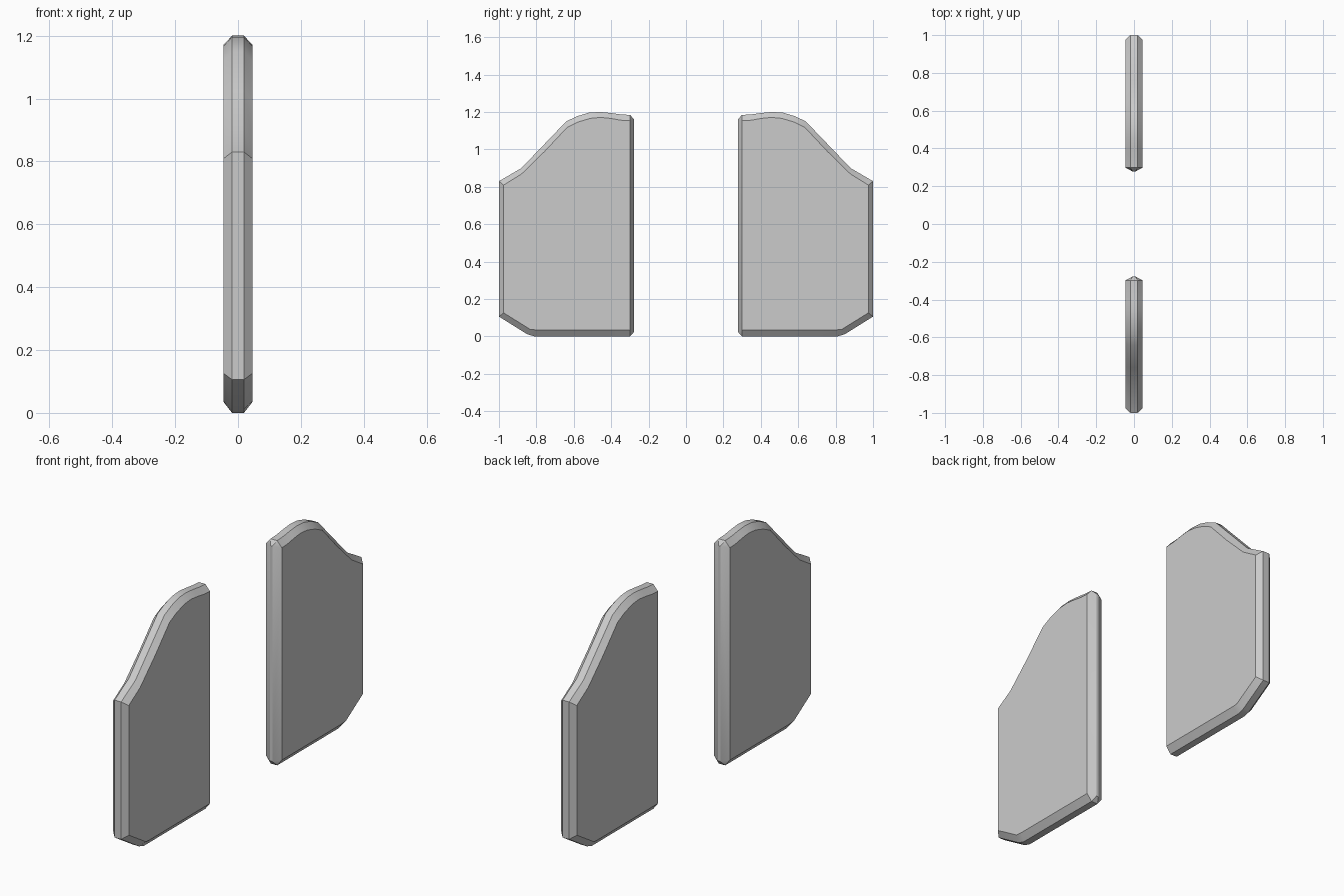
import bpy, bmesh, math

if "Cube" in bpy.data.objects:
    bpy.data.objects.remove(bpy.data.objects["Cube"])

HALF = 0.046   # half thickness of the flat faces
RIM = 0.019    # half width of the narrow rim
# outline: rim y, rim z, rim half width, face y, face z
OUTLINE = [
    (0.277, 0.025, 0.006, 0.299, 0.035),
    (0.299, 0.0, RIM, 0.299, 0.035),
    (0.81, 0.0, RIM, 0.80, 0.035),
    (0.85, 0.012, RIM, 0.832, 0.037),
    (1.0, 0.106, RIM, 0.975, 0.126),
    (1.0, 0.83, RIM, 0.975, 0.809),
    (0.88, 0.90, RIM, 0.88, 0.868),
    (0.76, 1.025, RIM, 0.755, 0.99),
    (0.64, 1.15, RIM, 0.635, 1.118),
    (0.58, 1.178, RIM, 0.575, 1.147),
    (0.52, 1.196, RIM, 0.51, 1.166),
    (0.46, 1.20, RIM, 0.455, 1.171),
    (0.40, 1.194, RIM, 0.40, 1.165),
    (0.35, 1.187, RIM, 0.35, 1.156),
    (0.299, 1.184, RIM, 0.299, 1.153),
    (0.277, 1.16, 0.006, 0.299, 1.153),
]


def panel(name, side):
    bm = bmesh.new()
    # four loops from one flat face to the other
    loops = [
        [bm.verts.new((HALF, side * fy, fz)) for y, z, w, fy, fz in OUTLINE],
        [bm.verts.new((w, side * y, z)) for y, z, w, fy, fz in OUTLINE],
        [bm.verts.new((-w, side * y, z)) for y, z, w, fy, fz in OUTLINE],
        [bm.verts.new((-HALF, side * fy, fz)) for y, z, w, fy, fz in OUTLINE],
    ]
    n = len(OUTLINE)
    for a, b in zip(loops, loops[1:]):
        for i in range(n):
            j = (i + 1) % n
            bm.faces.new((a[i], a[j], b[j], b[i]))
    bm.faces.new(loops[0])
    bm.faces.new(loops[-1])
    bmesh.ops.remove_doubles(bm, verts=bm.verts, dist=0.0005)
    bmesh.ops.recalc_face_normals(bm, faces=bm.faces)
    mesh = bpy.data.meshes.new(name)
    bm.to_mesh(mesh)
    bm.free()
    ob = bpy.data.objects.new(name, mesh)
    bpy.context.collection.objects.link(ob)
    bpy.ops.object.select_all(action='DESELECT')
    ob.select_set(True)
    bpy.context.view_layer.objects.active = ob
    bpy.ops.object.shade_smooth_by_angle(angle=math.radians(28))
    return ob


# the mirrored pair of saloon door leaves
panel("front_panel", -1)
panel("back_panel", 1)
